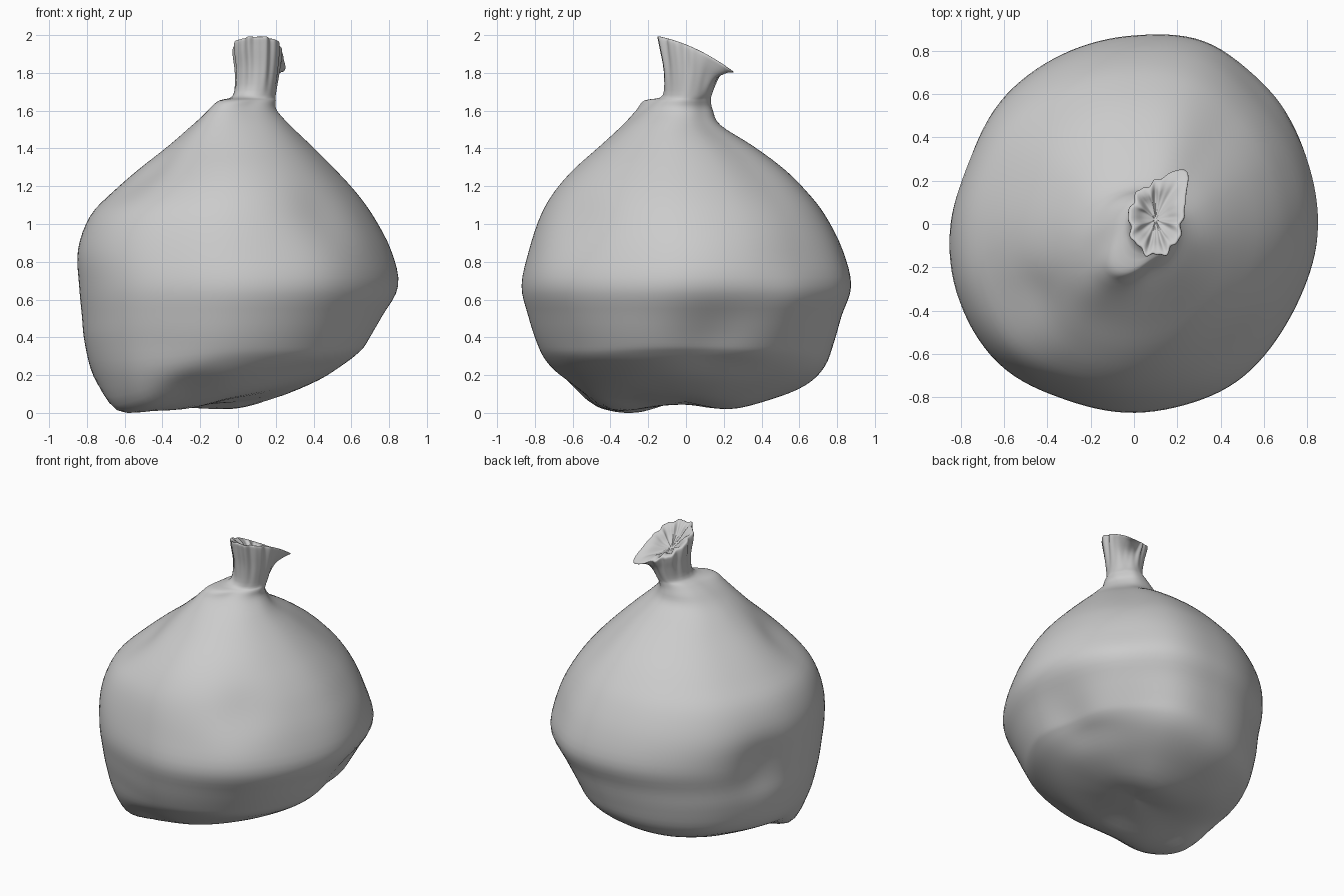
import bpy, bmesh
from math import sin, cos, tau, radians, exp
from mathutils import Vector

if "Cube" in bpy.data.objects:
    bpy.data.objects.remove(bpy.data.objects["Cube"])

N = 120      # columns around the sack
SUB = 4      # smoothing steps between control rings


def catmull(a, b, c, d, t):
    return 0.5 * (2 * b + (c - a) * t + (2 * a - 5 * b + 4 * c - d) * t * t
                  + (3 * b - a - 3 * c + d) * t ** 3)


def around(values, ang):
    """Smooth periodic lookup of values spaced evenly around the circle."""
    n = len(values)
    f = (ang / tau % 1) * n
    i = int(f)
    return catmull(*[values[(i + k) % n] for k in (-1, 0, 1, 2)], f - i)


def lobe(ang, degrees, power):
    return max(0, cos(ang - radians(degrees))) ** power


# Plan outline radii, every 22.5 degrees from +x
OUTLINE = [.86, .86, .85, .90, .87, .855, .85, .84,
           .86, .89, .905, .87, .865, .85, .84, .84]

# Body rings: z, x min, x max, y min, y max, ridge towards the front left
RINGS = [
    (.38, -.81, .72, -.79, .775, 0),
    (.52, -.825, .79, -.835, .815, 0),
    (.68, -.84, .855, -.87, .865, 0),
    (.87, -.845, .81, -.83, .82, 0),
    (1.05, -.78, .715, -.77, .73, 0),
    (1.18, -.66, .62, -.695, .63, 0),
    (1.30, -.525, .51, -.59, .51, 0),
    (1.42, -.37, .39, -.45, .35, .04),
    (1.53, -.24, .275, -.32, .18, .15),
    (1.61, -.15, .205, -.22, .14, .38),
    (1.66, -.08, .20, -.16, .13, .60),
    (1.69, -.025, .20, -.12, .135, .05),
]

# Underside: share of the first ring, then heights evenly spaced from +x
BASE = [
    (.3, (.10, .07, .03, .03, .05, .05, .08, .10)),
    (.6, (.18, .15, .09, .06, .06, .02, .10, .16)),
    (.82, (.27, .27, .24, .20, .16, .14, .14, .13,
           .11, .02, .05, .16, .20, .23, .25, .26)),
    (.94, (.33, .31, .25, .22, .20, .20, .29, .31)),
]

# Soft dents (negative depth bulges out): centre, depth, width
DENTS = [
    ((-.48, -.36, 1.25), .06, .20),
    ((.74, .13, .36), .07, .24),
    ((-.78, .25, .63), .04, .20),
    ((.52, .52, 1.05), -.03, .25),
    ((.62, .58, .58), -.035, .20),
    ((.45, -.68, .80), -.025, .25),
    ((.45, -.58, 1.04), .025, .20),
]


def ring_point(ring, ang):
    z, x0, x1, y0, y1, ridge = ring
    r = around(OUTLINE, ang) * (1 + ridge * lobe(ang, 237, 8))
    return Vector(((x0 + x1) / 2 + (x1 - x0) / 2 * r * cos(ang) / .86,
                   (y0 + y1) / 2 + (y1 - y0) / 2 * r * sin(ang) / .865, z))


def neck_point(ang, hx, hy, z, tilt, corner, pleat):
    """Pleated neck ring, tilted to the back and drawn out at one corner."""
    k = 1 + corner * lobe(ang, 50, 10)
    k += pleat * (sin(9 * ang) + .5 * sin(16 * ang + 1))
    x, y = .10 + hx * k * cos(ang), .02 + hy * k * sin(ang)
    arch = tilt * .06 * (1 - ((y - .04) / .2) ** 2)
    return Vector((x, y, z - tilt * (y - .02) + arch))


def column(ang):
    first = ring_point(RINGS[0], ang)
    pts = [Vector((0, 0, .065))]
    for s, heights in BASE:
        pts.append(Vector((first.x * s, first.y * s, around(heights, ang))))
    pts += [ring_point(r, ang) for r in RINGS]
    pts += [neck_point(ang, .115, .14, 1.79, .2, .15, .03),
            neck_point(ang, .125, .16, 1.88, .4, .50, .05),
            neck_point(ang, .12, .165, 1.92, .45, .72, .06),
            neck_point(ang, .09, .13, 1.91, .45, .55, .10),
            neck_point(ang, .05, .08, 1.87, .45, .3, .14),
            neck_point(ang, .0, .0, 1.84, .45, 0, 0)]
    out = []
    for i in range(len(pts) - 1):
        q = [pts[max(0, min(len(pts) - 1, i + k))] for k in (-1, 0, 1, 2)]
        out += [catmull(*q, j / SUB) for j in range(SUB)]
    out.append(pts[-1])
    for p in out:
        radial = Vector((p.x, p.y, 0))
        if radial.length > .3:
            radial.normalize()
            for c, depth, width in DENTS:
                p -= radial * depth * exp(-((p - Vector(c)).length / width) ** 2)
    return out


# Tied sack: bulging body, pinched underside and gathered neck in one skin
bm = bmesh.new()
cols = [[bm.verts.new(p) for p in column(tau * i / N)] for i in range(N)]
for i in range(N):
    a, b = cols[i], cols[(i + 1) % N]
    for j in range(len(a) - 1):
        bm.faces.new((a[j], b[j], b[j + 1], a[j + 1]))
bmesh.ops.remove_doubles(bm, verts=bm.verts, dist=.0005)
bmesh.ops.recalc_face_normals(bm, faces=bm.faces)
low = min(v.co.z for v in bm.verts)
bmesh.ops.translate(bm, verts=bm.verts, vec=(0, 0, -low))

mesh = bpy.data.meshes.new("sack")
bm.to_mesh(mesh)
bm.free()
sack = bpy.data.objects.new("sack", mesh)
bpy.context.collection.objects.link(sack)
for poly in mesh.polygons:
    poly.use_smooth = True
